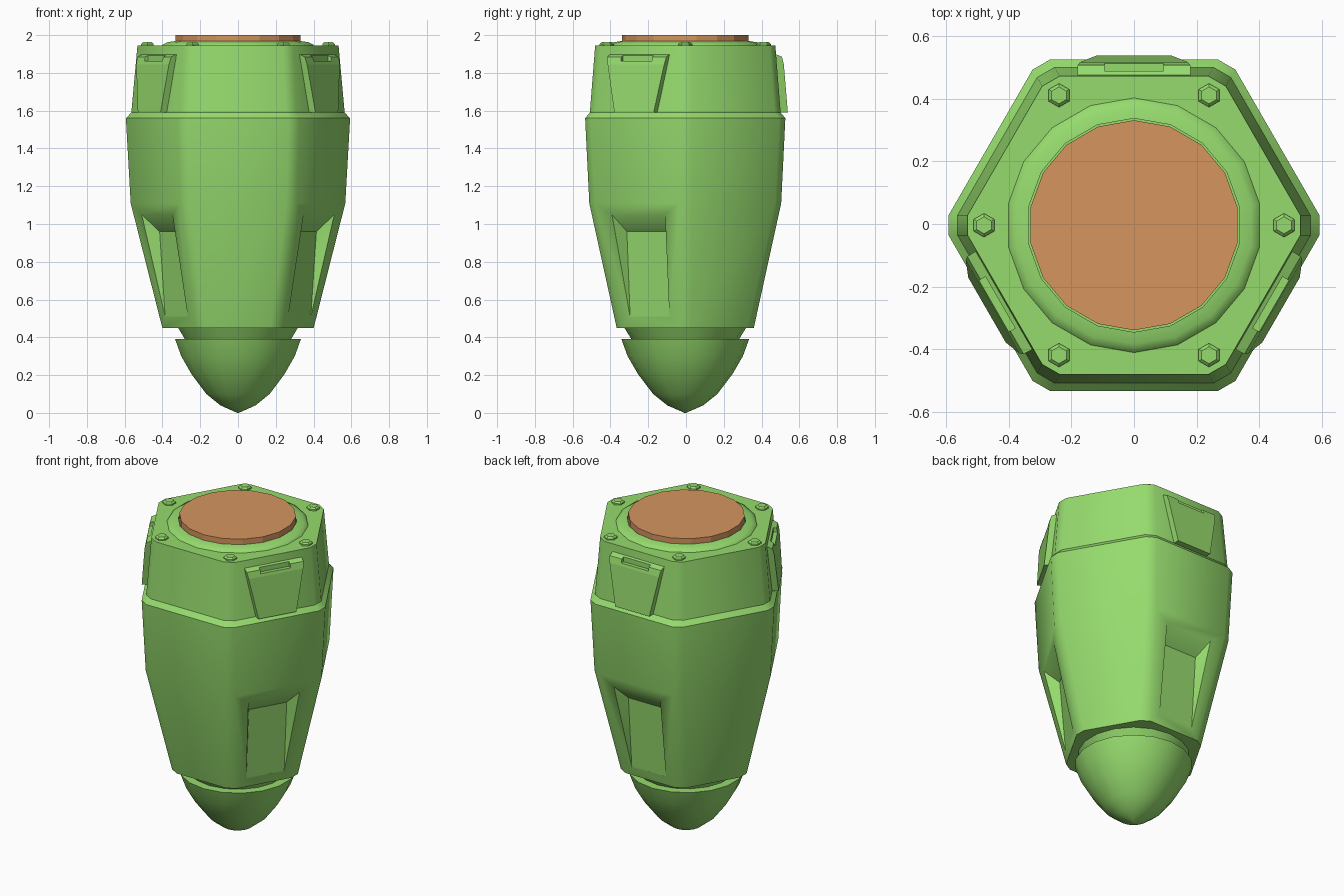
import bpy, bmesh, math
from mathutils import Vector

if "Cube" in bpy.data.objects:
    bpy.data.objects.remove(bpy.data.objects["Cube"])

CY = -0.004                       # body axis sits slightly forward
SIDES = 18


def material(name, rgb):
    m = bpy.data.materials.new(name)
    m.diffuse_color = (*rgb, 1)
    m.use_nodes = True
    m.node_tree.nodes["Principled BSDF"].inputs["Base Color"].default_value = m.diffuse_color
    return m


GREEN = material("light_green", (0.305, 0.71, 0.155))
COPPER = material("copper", (0.66, 0.30, 0.113))


def finish(bm, name, mat, smooth=None):
    bmesh.ops.recalc_face_normals(bm, faces=bm.faces)
    me = bpy.data.meshes.new(name)
    bm.to_mesh(me)
    bm.free()
    me.materials.append(mat)
    ob = bpy.data.objects.new(name, me)
    bpy.context.collection.objects.link(ob)
    if smooth:
        shade(ob, smooth)
    return ob


def shade(ob, angle):
    bpy.ops.object.select_all(action='DESELECT')
    ob.select_set(True)
    bpy.context.view_layer.objects.active = ob
    bpy.ops.object.shade_smooth_by_angle(angle=math.radians(angle))


def loft(rings, name, mat, smooth=None):
    """Skin a stack of equal-count rings and cap both ends."""
    bm = bmesh.new()
    loops = [[bm.verts.new(p) for p in r] for r in rings]
    n = len(loops[0])
    for a, b in zip(loops, loops[1:]):
        for i in range(n):
            j = (i + 1) % n
            bm.faces.new((a[i], a[j], b[j], b[i]))
    bm.faces.new(loops[0][::-1])
    bm.faces.new(loops[-1])
    return finish(bm, name, mat, smooth)


def circle(r, z, n=SIDES, cx=0.0, cy=CY):
    return [(cx + r * math.cos(math.pi / 2 + i * math.tau / n),
             cy + r * math.sin(math.pi / 2 + i * math.tau / n), z) for i in range(n)]


def chamfered_hexagon(apothem, z, hw=0.032):
    r = apothem / math.cos(math.pi / 6) - hw * math.tan(math.pi / 6)
    pts = []
    for k in range(6):
        c, s = math.cos(k * math.pi / 3), math.sin(k * math.pi / 3)
        pts += [(r * c - t * s, CY + r * s + t * c, z) for t in (-hw, hw)]
    return pts


def hull(points, angle, name, mat):
    """Convex solid mirrored across a body side; points are (half width, distance, z)."""
    n = Vector((math.cos(angle), math.sin(angle), 0))
    t = Vector((-n.y, n.x, 0))
    bm = bmesh.new()
    for u, a, z in points:
        for s in (-1, 1):
            bm.verts.new(n * a + t * u * s + Vector((0, CY, z)))
    bmesh.ops.convex_hull(bm, input=bm.verts)
    bmesh.ops.dissolve_limit(bm, angle_limit=0.01, verts=bm.verts, edges=bm.edges)
    return finish(bm, name, mat)


def cut(ob, cutter):
    mod = ob.modifiers.new("cut", 'BOOLEAN')
    mod.operation = 'DIFFERENCE'
    mod.solver = 'EXACT'
    mod.object = cutter
    bpy.context.view_layer.objects.active = ob
    bpy.ops.object.modifier_apply(modifier=mod.name)
    bpy.data.objects.remove(cutter)


# Main hexagonal housing
housing = loft([chamfered_hexagon(a, z) for a, z in (
    (0.363, 0.45), (0.508, 1.11), (0.53, 1.56), (0.505, 1.59), (0.477, 1.945))],
    "housing", GREEN)

# Tapered recesses and clips on three alternate sides
for i, deg in enumerate((90, 210, 330)):
    ang = math.radians(deg)
    cutter = hull([(0.12, 0.41, 0.96), (0.17, 0.51, 1.066),
                   (0.12, 0.376, 0.51), (0.12, 0.45, 0.51)], ang, "recess_cutter", GREEN)
    cutter.hide_render = True
    cut(housing, cutter)

    clip = hull([(0.12, 0.48, 1.59), (0.12, 0.543, 1.59), (0.173, 0.522, 1.845),
                 (0.18, 0.512, 1.885), (0.182, 0.47, 1.903), (0.182, 0.45, 1.903)],
                ang, f"clip_{i + 1}", GREEN)
    slot = hull([(0.095, a, z) for a in (0.494, 0.6) for z in (1.862, 1.93)],
                ang, "slot_cutter", GREEN)
    slot.hide_render = True
    cut(clip, slot)
shade(housing, 31)

# Rounded nose with recessed neck
loft([circle(r, z) for r, z in (
    (0.004, 0.0), (0.095, 0.04), (0.17, 0.10), (0.25, 0.205), (0.305, 0.30),
    (0.338, 0.39), (0.285, 0.39), (0.328, 0.46))], "nose", GREEN, 35)

# Collar ring and copper cap
loft([circle(r, z) for r, z in (
    (0.41, 1.94), (0.405, 1.95), (0.38, 1.962), (0.342, 1.968), (0.342, 1.95))],
    "collar", GREEN, 50)
loft([circle(0.336, 1.945), circle(0.336, 2.0)], "cap", COPPER)

# Hexagonal bolts at the corners
for k in range(6):
    x = 0.48 * math.cos(k * math.pi / 3)
    y = CY + 0.48 * math.sin(k * math.pi / 3)
    loft([circle(r, z, 6, x, y) for r, z in (
        (0.038, 1.94), (0.038, 1.953), (0.027, 1.963))], f"bolt_{k + 1}", GREEN)
